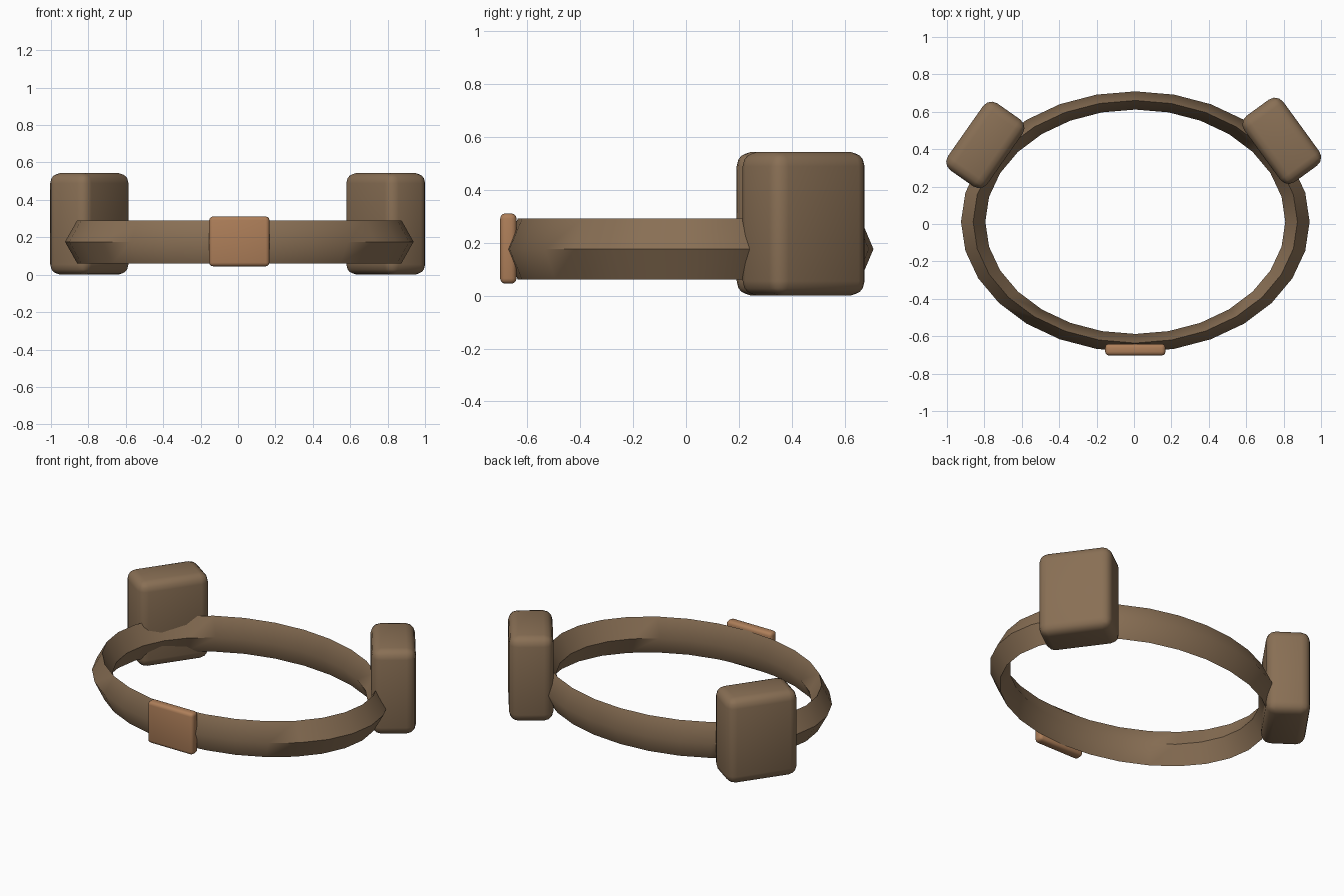
import bpy
import math

if "Cube" in bpy.data.objects:
    bpy.data.objects.remove(bpy.data.objects["Cube"])


def material(name, rgb):
    m = bpy.data.materials.new(name)
    m.diffuse_color = (*rgb, 1)
    m.use_nodes = True
    m.node_tree.nodes["Principled BSDF"].inputs["Base Color"].default_value = m.diffuse_color
    return m


brown = material("brown leather", (0.25, 0.16, 0.09))
copper = material("copper tan", (0.42, 0.21, 0.10))


def finish(obj, name, mat, angle):
    obj.name = name
    obj.data.materials.append(mat)
    bpy.ops.object.shade_smooth_by_angle(angle=math.radians(angle))


def rounded_box(name, loc, size, turn, bevel, mat):
    bpy.ops.mesh.primitive_cube_add(size=1, location=loc)
    obj = bpy.context.object
    obj.scale = size
    bpy.ops.object.transform_apply(location=False, rotation=False, scale=True)
    obj.rotation_euler.z = math.radians(turn)
    mod = obj.modifiers.new("rounding", "BEVEL")
    mod.width = bevel
    mod.segments = 3
    bpy.ops.object.modifier_apply(modifier=mod.name)
    finish(obj, name, mat, 50)


# Oval belt with a diamond cross-section
bpy.ops.mesh.primitive_torus_add(major_segments=28, minor_segments=4,
                                 major_radius=0.867, minor_radius=0.065,
                                 location=(0.007, 0.012, 0.176))
belt = bpy.context.object
belt.scale = (1, 0.748, 0.115 / 0.065)
bpy.ops.object.transform_apply(location=False, rotation=False, scale=True)
finish(belt, "belt", brown, 50)

# Two pouches at the back corners
for name, x, y, turn in (("right_pouch", 0.79, 0.445, -54),
                         ("left_pouch", -0.795, 0.423, 55)):
    rounded_box(name, (x, y, 0.272), (0.437, 0.258, 0.544), turn, 0.055, brown)

# Front buckle plate
rounded_box("buckle", (0.007, -0.672, 0.178), (0.322, 0.062, 0.266), 0, 0.02, copper)
